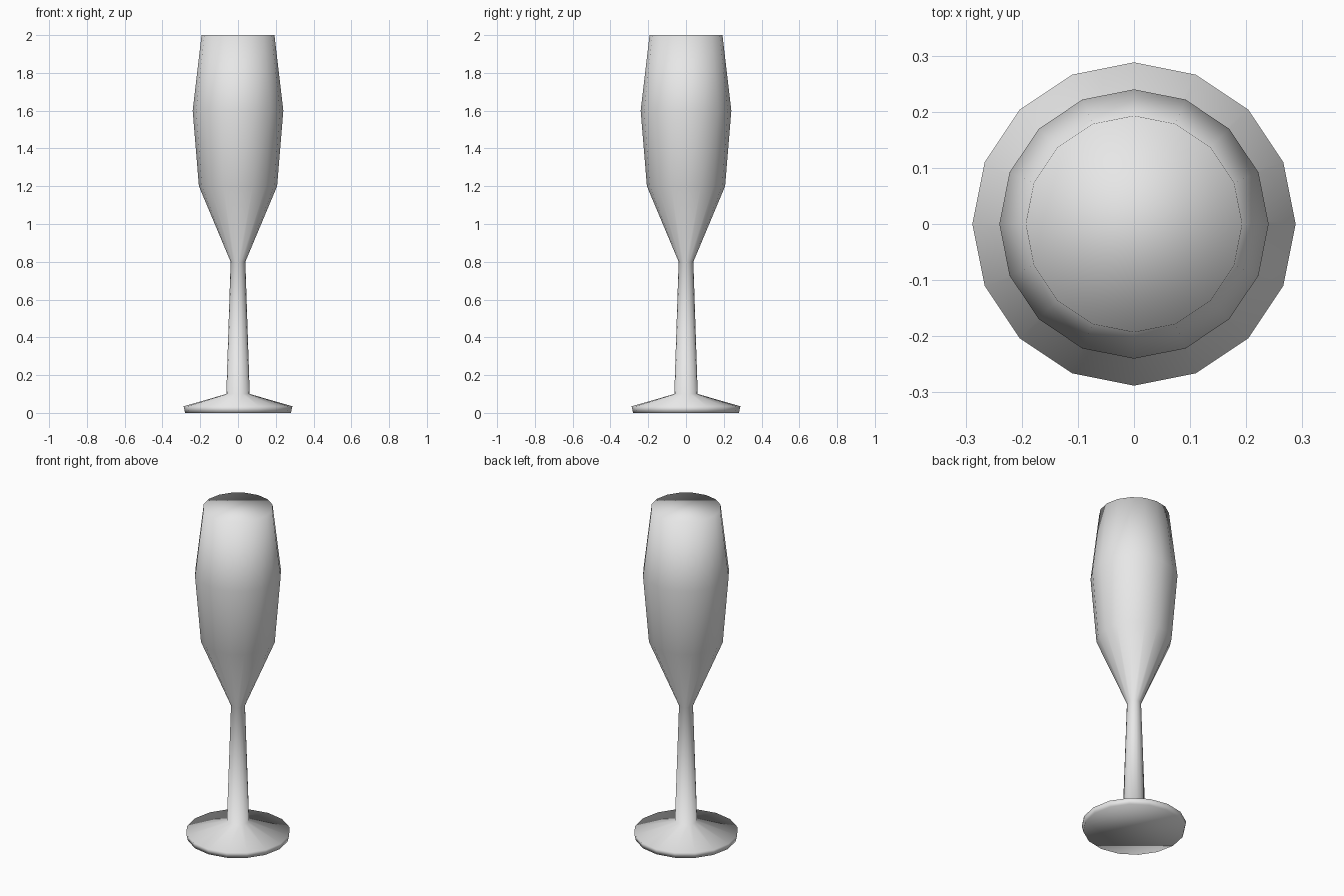
import bpy
import bmesh
from math import cos, sin, tau

cube = bpy.data.objects.get("Cube")
if cube:
    bpy.data.objects.remove(cube)

SIDES = 16

# Single pale grey colour
grey = bpy.data.materials.new("pale_grey")
grey.use_nodes = True
grey.diffuse_color = (0.8, 0.8, 0.8, 1)
grey.node_tree.nodes["Principled BSDF"].inputs["Base Color"].default_value = (0.8, 0.8, 0.8, 1)


def turned_part(name, profile):
    """Closed solid of revolution from (radius, height) points, bottom to top."""
    bm = bmesh.new()
    rings = [[bm.verts.new((r * cos(tau * i / SIDES), r * sin(tau * i / SIDES), z))
              for i in range(SIDES)] for r, z in profile]
    for low, high in zip(rings, rings[1:]):
        for i in range(SIDES):
            j = (i + 1) % SIDES
            bm.faces.new((low[i], low[j], high[j], high[i]))
    bm.faces.new(rings[0][::-1])
    bm.faces.new(rings[-1])
    for face in bm.faces:
        face.smooth = True
    mesh = bpy.data.meshes.new(name)
    bm.to_mesh(mesh)
    bm.free()
    mesh.materials.append(grey)
    obj = bpy.data.objects.new(name, mesh)
    bpy.context.collection.objects.link(obj)
    return obj


# Foot, stem, tapering bowl and flat filled top in one smooth skin
turned_part("flute_glass", [
    (0.28, 0.0),     # underside of foot
    (0.288, 0.035),  # foot rim
    (0.062, 0.1),    # stem base
    (0.039, 0.8),    # stem top
    (0.207, 1.2),    # lower bowl
    (0.24, 1.6),     # widest bowl
    (0.193, 2.0),    # lip
])
